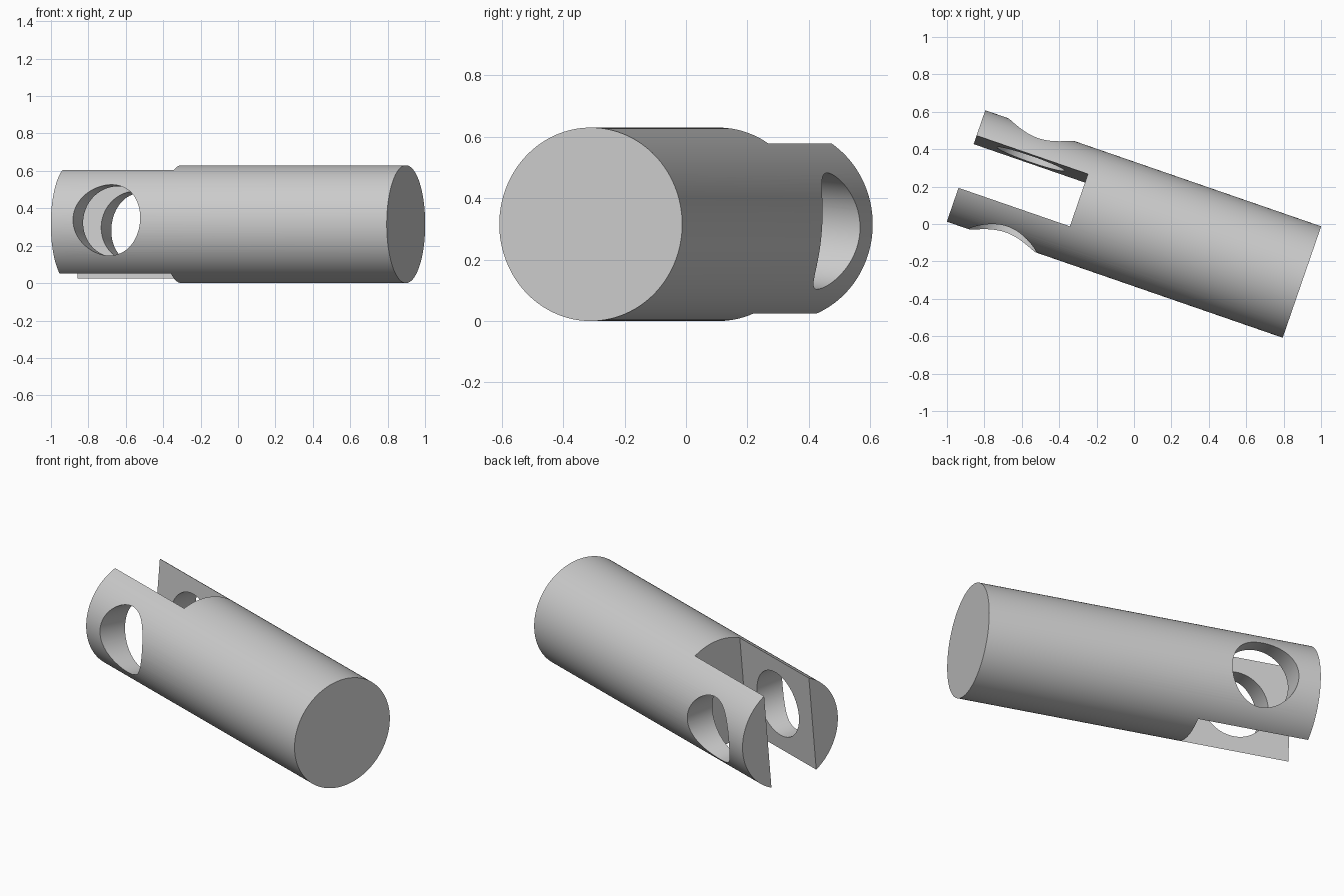
import bpy
import math
from mathutils import Matrix

RADIUS, LENGTH = 0.315, 1.9
SLOT_END, SLOT_WIDTH = -0.32, 0.297
HOLE_POS, HOLE_RADIUS = -0.635, 0.19

cube = bpy.data.objects.get("Cube")
if cube:
    bpy.data.objects.remove(cube, do_unlink=True)

grey = bpy.data.materials.new("plain grey")
grey.use_nodes = True
colour = (0.6, 0.6, 0.6, 1)
grey.diffuse_color = colour
grey.node_tree.nodes["Principled BSDF"].inputs["Base Color"].default_value = colour

# The rod lies along local X, turned in plan; its cuts are rolled about that axis
rod_frame = Matrix.Translation((0, 0, RADIUS)) @ Matrix.Rotation(math.radians(-19.06), 4, 'Z')
cut_frame = rod_frame @ Matrix.Rotation(math.radians(-5), 4, 'X')


def cylinder(name, radius, depth, matrix):
    bpy.ops.mesh.primitive_cylinder_add(vertices=128, radius=radius, depth=depth)
    obj = bpy.context.object
    obj.name = name
    obj.matrix_world = matrix
    return obj


def cut(target, cutter):
    cutter.hide_render = True
    bpy.context.view_layer.update()
    mod = target.modifiers.new(cutter.name, 'BOOLEAN')
    mod.operation, mod.solver, mod.object = 'DIFFERENCE', 'EXACT', cutter
    bpy.ops.object.select_all(action='DESELECT')
    target.select_set(True)
    bpy.context.view_layer.objects.active = target
    bpy.ops.object.modifier_apply(modifier=mod.name)
    bpy.data.objects.remove(cutter, do_unlink=True)


# Solid rod
rod = cylinder("clevis_rod", RADIUS, LENGTH, rod_frame @ Matrix.Rotation(math.pi / 2, 4, 'Y'))
rod.data.materials.append(grey)

# Fork slot, open at the left end
bpy.ops.mesh.primitive_cube_add(size=1)
slot = bpy.context.object
slot.name = "slot_cutter"
slot.matrix_world = (cut_frame @ Matrix.Translation((SLOT_END - 0.5, 0, 0))
                     @ Matrix.Diagonal((1, SLOT_WIDTH, 1, 1)))
cut(rod, slot)

# Pin hole through both lugs
hole = cylinder("hole_cutter", HOLE_RADIUS, 1, cut_frame @ Matrix.Translation((HOLE_POS, 0, 0))
                @ Matrix.Rotation(math.pi / 2, 4, 'X'))
cut(rod, hole)

bpy.ops.object.shade_smooth_by_angle(angle=math.radians(30))
